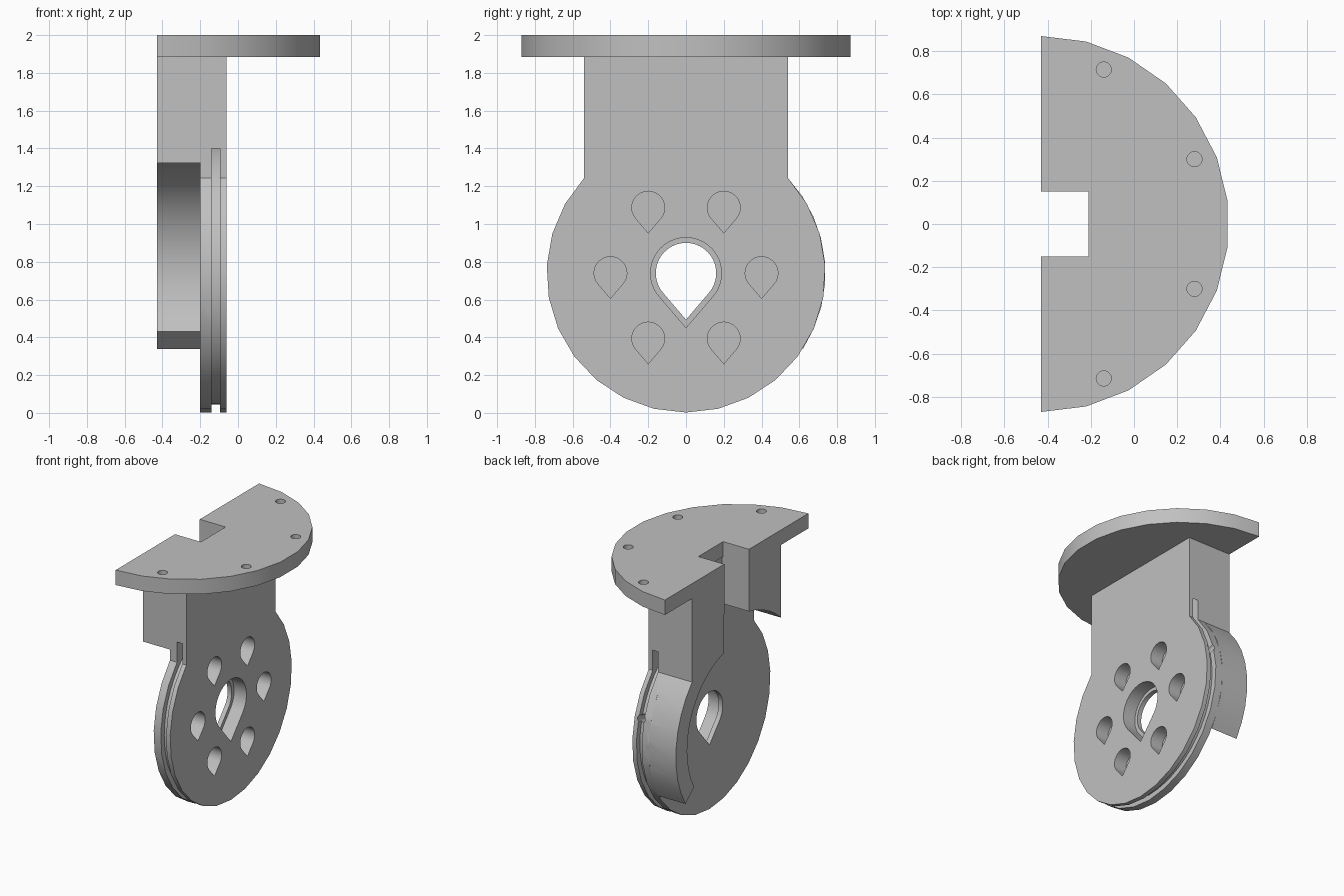
import bpy, bmesh
from math import sin, cos, acos, radians, pi

cube = bpy.data.objects.get("Cube")
if cube:
    bpy.data.objects.remove(cube, do_unlink=True)

grey = bpy.data.materials.new("plain_grey")
grey.use_nodes = True
grey.diffuse_color = (0.53, 0.53, 0.53, 1)
grey.node_tree.nodes["Principled BSDF"].inputs["Base Color"].default_value = (0.53, 0.53, 0.53, 1)

HUB = 0.74        # height of the wheel centre
RIM = 0.738       # wheel radius
BACK, MID, FACE = -0.43, -0.2, -0.06   # depths along x
HALF, SLOT, TOP, UNDER = 0.54, 0.15, 2.0, 1.885


def prism(name, pts, lo, hi, axis="x"):
    """Extrude a closed 2D profile along x (points are y, z) or z (points are x, y)."""
    bm = bmesh.new()
    place = (lambda p, h: (h, p[0], p[1])) if axis == "x" else (lambda p, h: (p[0], p[1], h))
    a = [bm.verts.new(place(p, lo)) for p in pts]
    b = [bm.verts.new(place(p, hi)) for p in pts]
    bm.faces.new(a)
    bm.faces.new(b[::-1])
    for i in range(len(pts)):
        j = (i + 1) % len(pts)
        bm.faces.new((a[i], b[i], b[j], a[j]))
    bmesh.ops.recalc_face_normals(bm, faces=bm.faces)
    mesh = bpy.data.meshes.new(name)
    bm.to_mesh(mesh)
    bm.free()
    obj = bpy.data.objects.new(name, mesh)
    bpy.context.collection.objects.link(obj)
    mesh.materials.append(grey)
    return obj


def arc(r, start, end, n, cx=0.0, cy=HUB):
    """Points on an arc, angles in degrees, both ends included."""
    angles = [radians(start + (end - start) * i / n) for i in range(n + 1)]
    return [(cx + r * cos(t), cy + r * sin(t)) for t in angles]


def circle(r, n, turn=0, cx=0.0, cy=HUB):
    return arc(r, turn, turn + 360, n, cx, cy)[:-1]


def teardrop(r, y, z, n=28):
    """Round hole drawn down to a point."""
    reach = 1.54
    half = acos(1 / reach) * 180 / pi
    return arc(r, -90 + half, 270 - half, n, y, z) + [(y, z - r * reach)]


def combine(target, other, operation):
    mod = target.modifiers.new("combine", "BOOLEAN")
    mod.operation, mod.solver, mod.object = operation, "EXACT", other
    bpy.context.view_layer.objects.active = target
    bpy.ops.object.modifier_apply(modifier=mod.name)
    bpy.data.objects.remove(other, do_unlink=True)


# Wheel face with the neck rising to the plate
wheel = prism("wheel_bracket",
              [(HALF, UNDER), (-HALF, UNDER)] + arc(RIM, 137, 403, 20), MID, FACE)

# Curved guard wall, continuing up into the column on the left side
guard = prism("guard_wall",
              [(SLOT, UNDER), (HALF, UNDER)] + arc(RIM, 43, -33, 8)
              + arc(0.6, -31, 75.5, 14), BACK, MID)
combine(wheel, guard, "UNION")

# Shorter column block with a hollowed underside
block = prism("column_block",
              [(-SLOT, UNDER), (-HALF, UNDER)] + arc(0.797, 132.7, 100.9, 5), BACK, MID)
combine(wheel, block, "UNION")

# Cord groove round the rim, running on through the neck
groove = prism("groove_cutter", circle(0.853, 52), -0.14, -0.095)
core = prism("groove_core", circle(0.695, 52), -0.2, -0.03)
combine(groove, core, "DIFFERENCE")
combine(wheel, groove, "DIFFERENCE")

# Stepped centre hole
combine(wheel, prism("centre_recess", teardrop(0.188, 0, HUB), -0.165, 0.1), "DIFFERENCE")
combine(wheel, prism("centre_hole", teardrop(0.16, 0, HUB), -0.6, 0.1), "DIFFERENCE")

# Ring of six blind holes
for i in range(6):
    t = radians(60 * i)
    hole = prism("blind_hole", teardrop(0.087, 0.4 * cos(t), HUB + 0.4 * sin(t), 20), -0.165, 0.1)
    combine(wheel, hole, "DIFFERENCE")

# Small cord hole in the groove
bpy.ops.mesh.primitive_cylinder_add(vertices=12, radius=0.033, depth=0.2,
                                    location=(-0.118, 0.7, HUB + 0.2),
                                    rotation=(radians(-74), 0, 0))
combine(wheel, bpy.context.object, "DIFFERENCE")

# Half-round mounting plate with a notch in its straight edge
plate = prism("mounting_plate",
              arc(0.87, -90, 90, 13, BACK, 0)
              + [(BACK, SLOT), (-0.21, SLOT), (-0.21, -SLOT), (BACK, -SLOT)],
              UNDER, TOP, "z")

# Blind screw holes in the plate
for x, y in ((-0.14, 0.715), (0.28, 0.3)):
    for side in (1, -1):
        screw = prism("screw_hole", circle(0.035, 20, 0, x, side * y), TOP - 0.075, TOP + 0.1, "z")
        combine(plate, screw, "DIFFERENCE")

# Smooth curves, sharp edges
for obj in (wheel, plate):
    bpy.ops.object.select_all(action="DESELECT")
    obj.select_set(True)
    bpy.context.view_layer.objects.active = obj
    bpy.ops.object.shade_smooth_by_angle(angle=radians(30))
